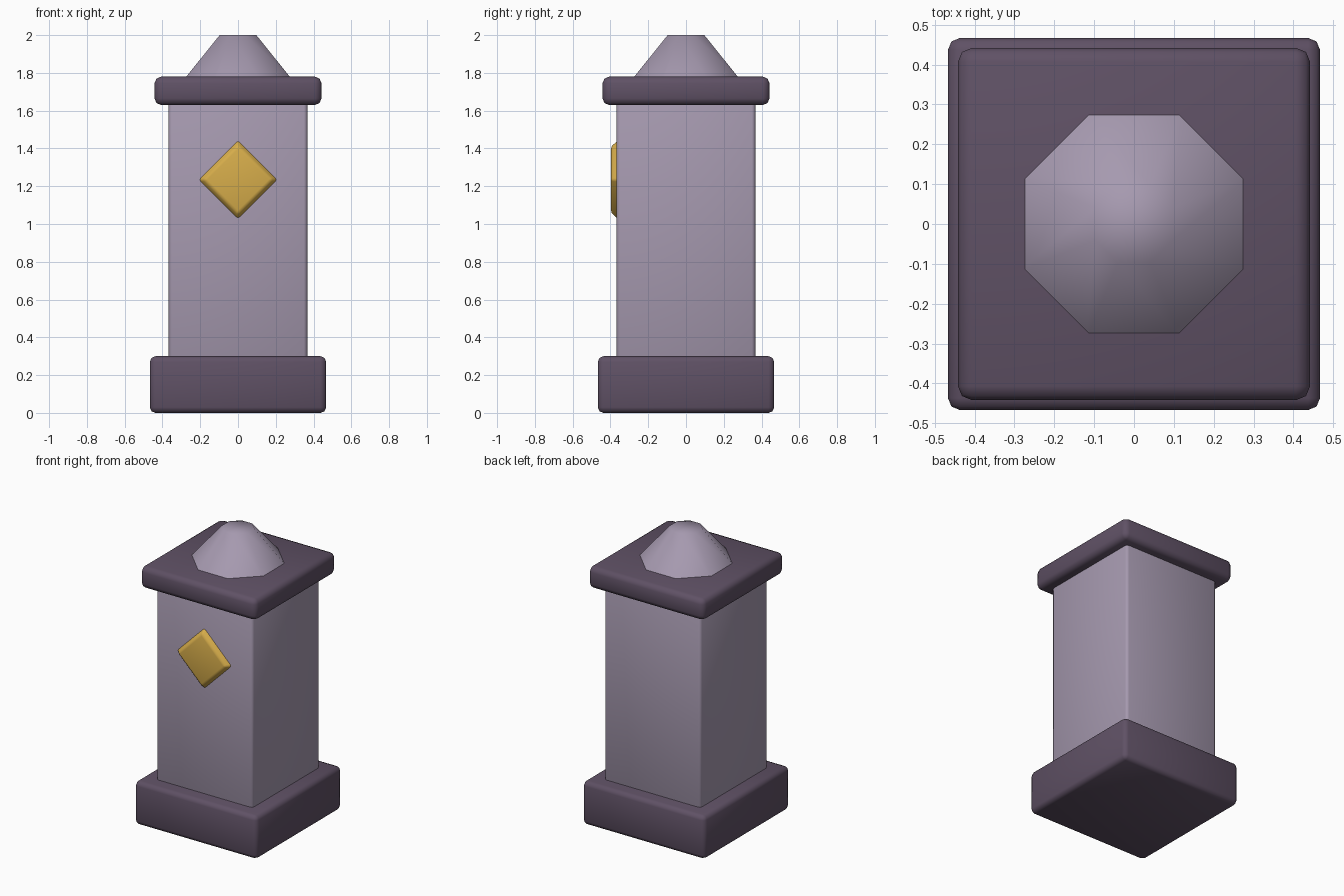
import bpy, math

if "Cube" in bpy.data.objects:
    bpy.data.objects.remove(bpy.data.objects["Cube"], do_unlink=True)


def material(name, rgb):
    m = bpy.data.materials.new(name)
    m.use_nodes = True
    m.diffuse_color = (*rgb, 1)
    bsdf = m.node_tree.nodes["Principled BSDF"]
    bsdf.inputs["Base Color"].default_value = (*rgb, 1)
    bsdf.inputs["Roughness"].default_value = 0.8
    return m


light_stone = material("light mauve stone", (0.38, 0.32, 0.43))
dark_stone = material("dark plum stone", (0.115, 0.082, 0.130))
gold = material("gold", (0.68, 0.42, 0.07))


def finish(name, mat, bevel, segments, angle):
    """Name, colour, bevel and shade the active object."""
    ob = bpy.context.object
    ob.name = name
    ob.data.materials.append(mat)
    bpy.ops.object.transform_apply(location=False, rotation=True, scale=True)
    if bevel:
        mod = ob.modifiers.new("soft edges", "BEVEL")
        mod.width = bevel
        mod.segments = segments
        bpy.ops.object.modifier_apply(modifier=mod.name)
    bpy.ops.object.shade_smooth_by_angle(angle=math.radians(angle))
    return ob


def block(name, half, z0, z1, mat, bevel):
    bpy.ops.mesh.primitive_cube_add(size=1, location=(0, 0, (z0 + z1) / 2))
    bpy.context.object.scale = (2 * half, 2 * half, z1 - z0)
    return finish(name, mat, bevel, 2, 50)


# Square pillar with wider foot and cap slabs
block("base", 0.467, 0.0, 0.30, dark_stone, 0.03)
block("shaft", 0.367, 0.28, 1.65, light_stone, 0.018)
block("cap", 0.442, 1.63, 1.78, dark_stone, 0.035)

# Eight-sided truncated finial
bpy.ops.mesh.primitive_cone_add(vertices=8, radius1=0.314, radius2=0.105, depth=0.24,
                                location=(0, 0, 1.88), rotation=(0, 0, math.pi / 8))
finish("finial", light_stone, 0, 1, 60)

# Raised diamond on the front face
bpy.ops.mesh.primitive_cone_add(vertices=4, radius1=0.225, radius2=0.18, depth=0.05,
                                location=(0, -0.372, 1.235),
                                rotation=(math.pi / 2, 0, 0))
finish("diamond_emblem", gold, 0.012, 2, 50)
